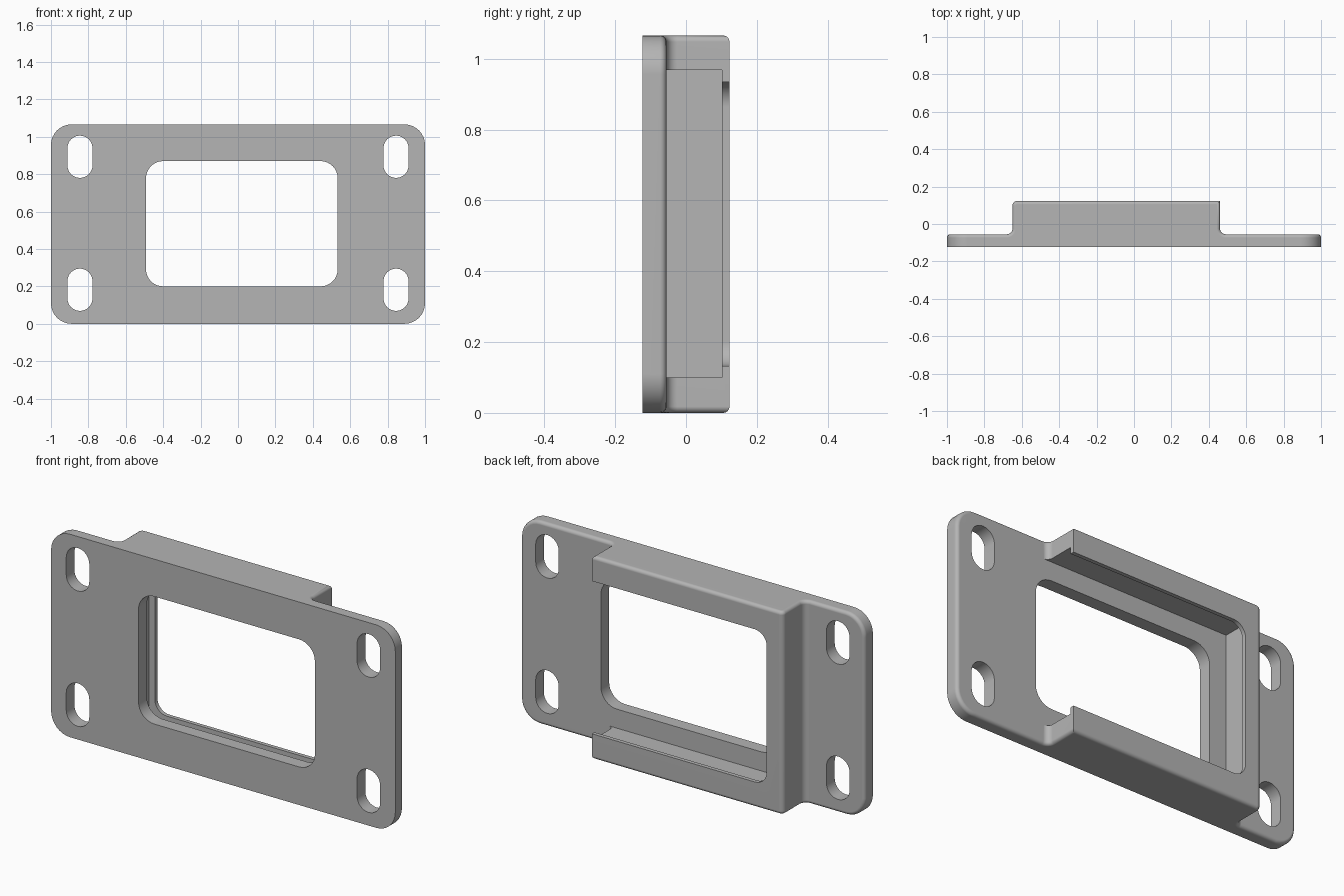
import bpy, bmesh
from math import cos, sin, pi, radians

cube = bpy.data.objects.get("Cube")
if cube:
    bpy.data.objects.remove(cube, do_unlink=True)

HEIGHT = 1.066
FRONT, STEP, BACK = -0.123, -0.055, 0.123   # y of front face, plate back, housing back
LEFT_END, RIGHT_END = 0.46, -0.65           # x of the open and closed housing ends

grey = bpy.data.materials.new("plain grey")
grey.use_nodes = True
grey.diffuse_color = (0.46, 0.46, 0.46, 1)
grey.node_tree.nodes["Principled BSDF"].inputs["Base Color"].default_value = grey.diffuse_color


def arc(cx, cy, r, start, end, steps=6):
    """Points on an arc, angles in degrees."""
    angles = [radians(start + (end - start) * i / steps) for i in range(steps + 1)]
    return [(cx + r * cos(a), cy + r * sin(a)) for a in angles]


def rounded_rect(x0, x1, z0, z1, r, steps=8):
    pts = []
    for cx, cz, a in ((x1 - r, z1 - r, 0), (x0 + r, z1 - r, 90),
                      (x0 + r, z0 + r, 180), (x1 - r, z0 + r, 270)):
        pts += arc(cx, cz, r, a, a + 90, steps)
    return pts


def extrude(points, direction):
    bm = bmesh.new()
    face = bm.faces.new([bm.verts.new(p) for p in points])
    new = bmesh.ops.extrude_face_region(bm, geom=[face])["geom"]
    bmesh.ops.translate(bm, vec=direction, verts=[v for v in new if isinstance(v, bmesh.types.BMVert)])
    bmesh.ops.remove_doubles(bm, verts=bm.verts, dist=1e-5)
    bmesh.ops.recalc_face_normals(bm, faces=bm.faces)
    return bm


def make_object(name, bm):
    mesh = bpy.data.meshes.new(name)
    bm.to_mesh(mesh)
    bm.free()
    mesh.materials.append(grey)
    obj = bpy.data.objects.new(name, mesh)
    bpy.context.collection.objects.link(obj)
    return obj


# Stepped plan of plate and housing, with fillets at the steps
f, c = 0.03, 0.025
plan = [(-1, FRONT), (1, FRONT), (1, STEP)]
plan += arc(LEFT_END + f, STEP + f, f, 270, 180)
plan += [(LEFT_END, BACK)]
plan += arc(RIGHT_END + c, BACK - c, c, 90, 180)
plan += arc(RIGHT_END - f, STEP + f, f, 0, -90)
plan += [(-1, STEP)]
bm = extrude([(x, y, 0) for x, y in plan], (0, 0, HEIGHT))

# Large rounded corners of the plate
corners = [e for e in bm.edges
           if all(abs(v.co.x) > 0.99 for v in e.verts)
           and abs(e.verts[0].co.y - e.verts[1].co.y) > 0.01]
bmesh.ops.bevel(bm, geom=corners, offset=0.11, offset_type='OFFSET', segments=8,
                profile=0.5, affect='EDGES')
bm.normal_update()


# Softened rear rim
def is_outer(face):
    return abs(face.normal.y) < 0.01 and (
        abs(face.normal.z) > 0.9 or abs(face.calc_center_median().x) > 0.88)


rim = [e for e in bm.edges
       if sum(is_outer(face) for face in e.link_faces) == 1
       and all(face.normal.y > -0.5 for face in e.link_faces)]
bmesh.ops.bevel(bm, geom=rim, offset=0.018, offset_type='OFFSET', segments=4,
                profile=0.5, affect='EDGES')
body = make_object("mounting_bracket", bm)


# Cutters, all extruded along y
def cutter(name, outline, y0, y1):
    obj = make_object(name, extrude([(x, y0, z) for x, z in outline], (0, y1 - y0, 0)))
    obj.hide_render = True
    return obj


cutters = [
    cutter("channel_cutter", [(-0.59, 0.1), (0.6, 0.1), (0.6, 0.968), (-0.59, 0.968)],
           STEP + 0.0004, 0.102),
    cutter("rear_opening_cutter", rounded_rect(-0.555, 0.6, 0.133, 0.935, 0.07), 0.05, 0.2),
    cutter("window_cutter", rounded_rect(-0.492, 0.533, 0.2, 0.87, 0.092), -0.2, 0.0),
]
for x in (-0.845, 0.845):
    for z in (0.182, HEIGHT - 0.173):
        cutters.append(cutter("slot_cutter", rounded_rect(x - 0.067, x + 0.067, z - 0.113, z + 0.113, 0.067),
                              -0.2, 0.0))

bpy.ops.object.select_all(action='DESELECT')
bpy.context.view_layer.objects.active = body
body.select_set(True)
for tool in cutters:
    mod = body.modifiers.new("cut", 'BOOLEAN')
    mod.operation = 'DIFFERENCE'
    mod.solver = 'EXACT'
    mod.object = tool
    bpy.ops.object.modifier_apply(modifier=mod.name)
    bpy.data.objects.remove(tool, do_unlink=True)

# Smooth rounds, crisp flats
bpy.ops.object.shade_smooth_by_angle(angle=radians(35))
weighted = body.modifiers.new("weighted normals", 'WEIGHTED_NORMAL')
weighted.keep_sharp = True
